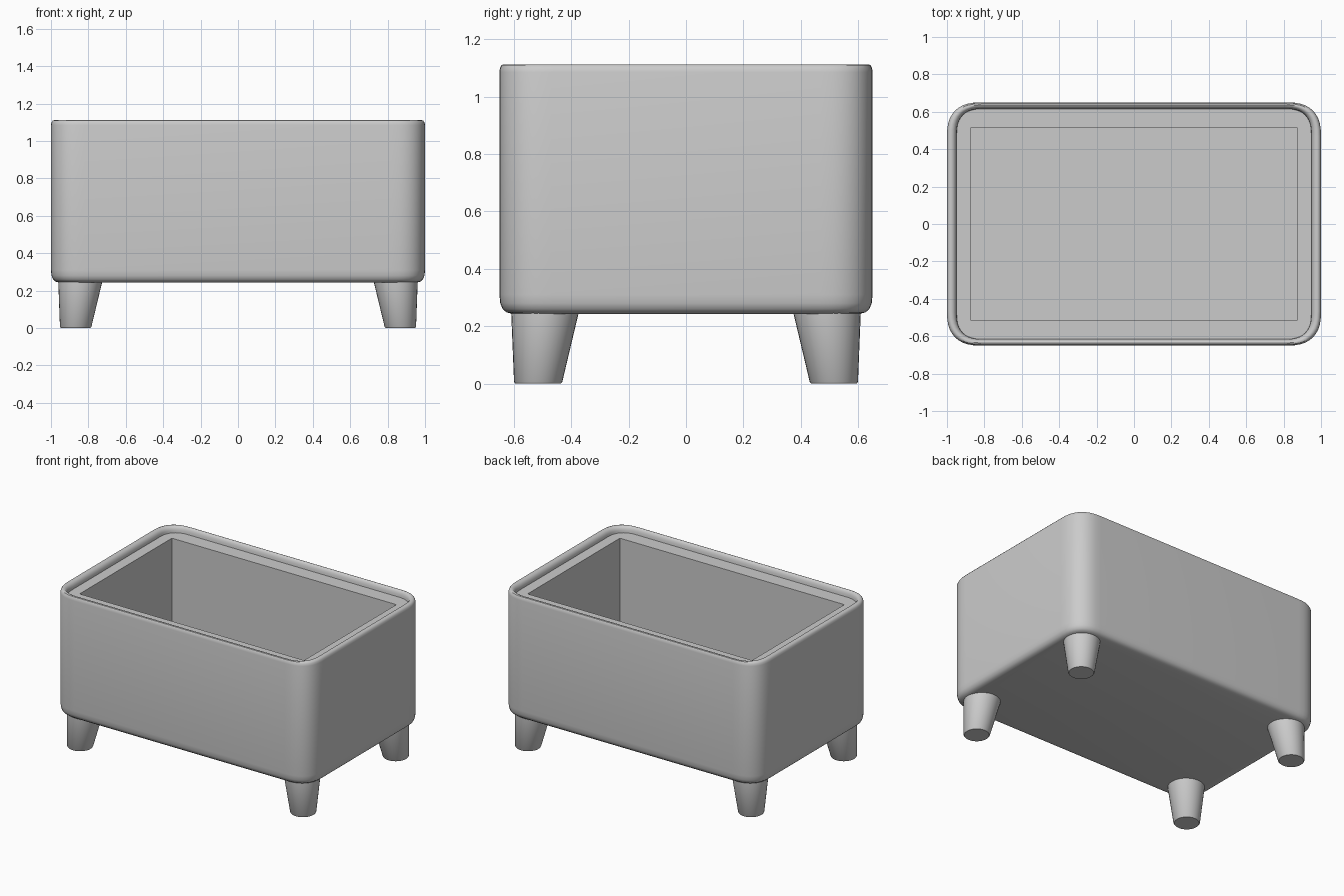
import bpy, bmesh, math

if "Cube" in bpy.data.objects:
    bpy.data.objects.remove(bpy.data.objects["Cube"])

N = 10  # segments per rounded corner


def ring(hx, hy, ext, z):
    """Rounded rectangle with slightly squarish (superelliptic) corners."""
    pts = []
    p = 2 / 2.5
    for q in range(4):
        sx, sy = [(1, 1), (-1, 1), (-1, -1), (1, -1)][q]
        for i in range(N + 1):
            t = i / N * math.pi / 2
            if q % 2:
                t = math.pi / 2 - t
            c, s = max(math.cos(t), 0) ** p, max(math.sin(t), 0) ** p
            pts.append((sx * (hx - ext + ext * c), sy * (hy - ext + ext * s), z))
    return pts


def loft(name, rings, angle):
    bm = bmesh.new()
    loops = [[bm.verts.new(co) for co in r] for r in rings]
    for a, b in zip(loops, loops[1:]):
        for i in range(len(a)):
            j = (i + 1) % len(a)
            bm.faces.new((a[i], a[j], b[j], b[i]))
    bm.faces.new(loops[0][::-1])
    bm.faces.new(loops[-1])
    bmesh.ops.remove_doubles(bm, verts=bm.verts, dist=1e-5)
    bmesh.ops.recalc_face_normals(bm, faces=bm.faces)
    me = bpy.data.meshes.new(name)
    bm.to_mesh(me)
    bm.free()
    ob = bpy.data.objects.new(name, me)
    bpy.context.collection.objects.link(ob)
    bpy.ops.object.select_all(action='DESELECT')
    ob.select_set(True)
    bpy.context.view_layer.objects.active = ob
    bpy.ops.object.shade_smooth_by_angle(angle=math.radians(angle))
    return ob


# Planter box: underside, outer wall, rounded rim, ledge, square cavity
profile = [
    (0.955, 0.605, 0.15, 0.243),
    (0.975, 0.625, 0.16, 0.248),
    (0.989, 0.639, 0.17, 0.260),
    (0.997, 0.647, 0.18, 0.280),
    (1.0, 0.65, 0.18, 0.31),
    (1.0, 0.65, 0.18, 1.085),
    (0.997, 0.648, 0.18, 1.099),
    (0.990, 0.643, 0.175, 1.109),
    (0.980, 0.636, 0.17, 1.112),
    (0.966, 0.628, 0.155, 1.109),
    (0.955, 0.621, 0.145, 1.098),
    (0.95, 0.617, 0.14, 1.085),
    (0.948, 0.615, 0.135, 1.068),
    (0.874, 0.513, 0.0, 1.068),
    (0.874, 0.513, 0.0, 0.36),
]
loft("planter_box", [ring(*p) for p in profile], 40)


# Four tapered legs leaning outward towards the feet
def circle(cx, cy, r, z, n=32):
    return [(cx + r * math.cos(k * math.tau / n),
             cy + r * math.sin(k * math.tau / n), z) for k in range(n)]


for sx, side in ((-1, "left"), (1, "right")):
    for sy, end in ((-1, "front"), (1, "back")):
        loft(f"{end}_{side}_leg", [
            circle(sx * 0.868, sy * 0.515, 0.079, 0.0),
            circle(sx * 0.868, sy * 0.515, 0.084, 0.006),
            circle(sx * 0.843, sy * 0.491, 0.118, 0.25)], 50)
